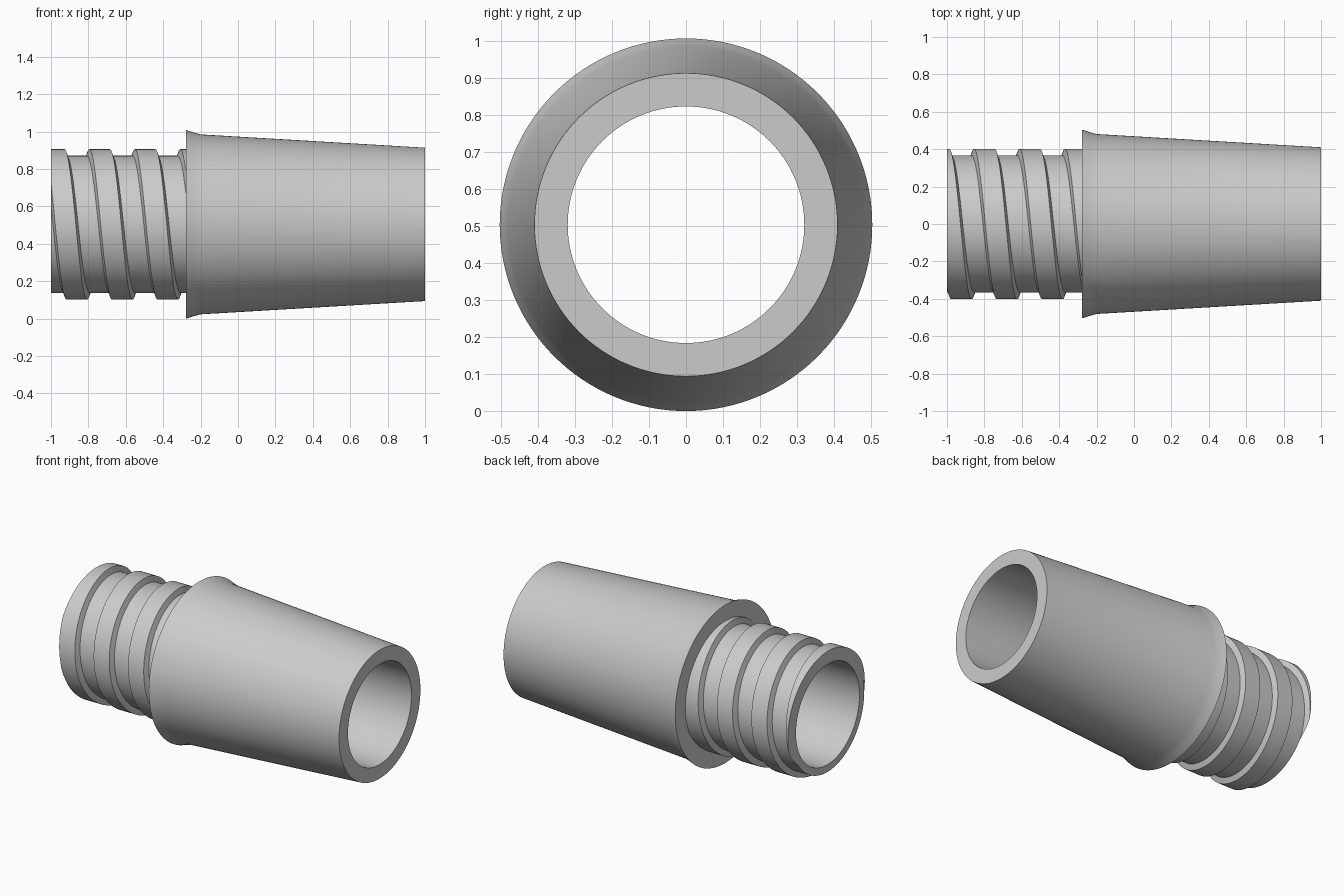
import bpy, bmesh, math

if "Cube" in bpy.data.objects:
    bpy.data.objects.remove(bpy.data.objects["Cube"], do_unlink=True)

AXIS_Z = 0.504      # height of the centre line
SEGMENTS = 128
BORE, CORE, CREST = 0.32, 0.367, 0.402
PITCH = 0.243

grey = bpy.data.materials.new("plain grey")
grey.use_nodes = True
colour = (0.6, 0.6, 0.6, 1)
grey.diffuse_color = colour
grey.node_tree.nodes["Principled BSDF"].inputs["Base Color"].default_value = colour


def ring(bm, profile, angle, shift=0.0):
    """Place (x, radius) points at an angle around the centre line."""
    return [bm.verts.new((x + shift, -r * math.sin(angle),
                          AXIS_Z + r * math.cos(angle))) for x, r in profile]


def bridge(bm, a, b):
    n = len(a)
    for i in range(n):
        j = (i + 1) % n
        bm.faces.new((a[i], a[j], b[j], b[i]))


def finish(bm, name):
    bmesh.ops.recalc_face_normals(bm, faces=bm.faces)
    mesh = bpy.data.meshes.new(name)
    bm.to_mesh(mesh)
    bm.free()
    mesh.materials.append(grey)
    obj = bpy.data.objects.new(name, mesh)
    bpy.context.collection.objects.link(obj)
    bpy.ops.object.select_all(action='DESELECT')
    obj.select_set(True)
    bpy.context.view_layer.objects.active = obj
    bpy.ops.object.shade_smooth_by_angle(angle=math.radians(30))


# Hollow tube: threaded core, flared collar and tapered sleeve
bm = bmesh.new()
profile = [(-1, BORE), (-1, CORE), (-0.277, CORE), (-0.277, 0.504),
           (-0.24, 0.492), (-0.2, 0.481), (1, 0.41), (1, BORE)]
rings = [ring(bm, profile, math.tau * i / SEGMENTS) for i in range(SEGMENTS)]
for i in range(SEGMENTS):
    bridge(bm, rings[i - 1], rings[i])
finish(bm, "tapered_tube")

# Helical ridge, swept past both ends and trimmed flat
bm = bmesh.new()
section = [(-0.07, 0.36), (-0.055, CREST), (0.055, CREST), (0.07, 0.36)]
rings = []
for i in range(-2 * SEGMENTS, 3 * SEGMENTS):
    turn = i / SEGMENTS
    rings.append(ring(bm, section, math.tau * turn, -0.74 + PITCH * turn))
for a, b in zip(rings, rings[1:]):
    bridge(bm, a, b)
for x, side in ((-1, -1), (-0.27, 1)):
    bmesh.ops.bisect_plane(bm, geom=bm.verts[:] + bm.edges[:] + bm.faces[:],
                           plane_co=(x, 0, 0), plane_no=(side, 0, 0),
                           clear_outer=True)
    rim = [e for e in bm.edges if e.is_boundary
           and all(abs(v.co.x - x) < 1e-4 for v in e.verts)]
    bmesh.ops.holes_fill(bm, edges=rim, sides=0)
finish(bm, "thread_ridge")
